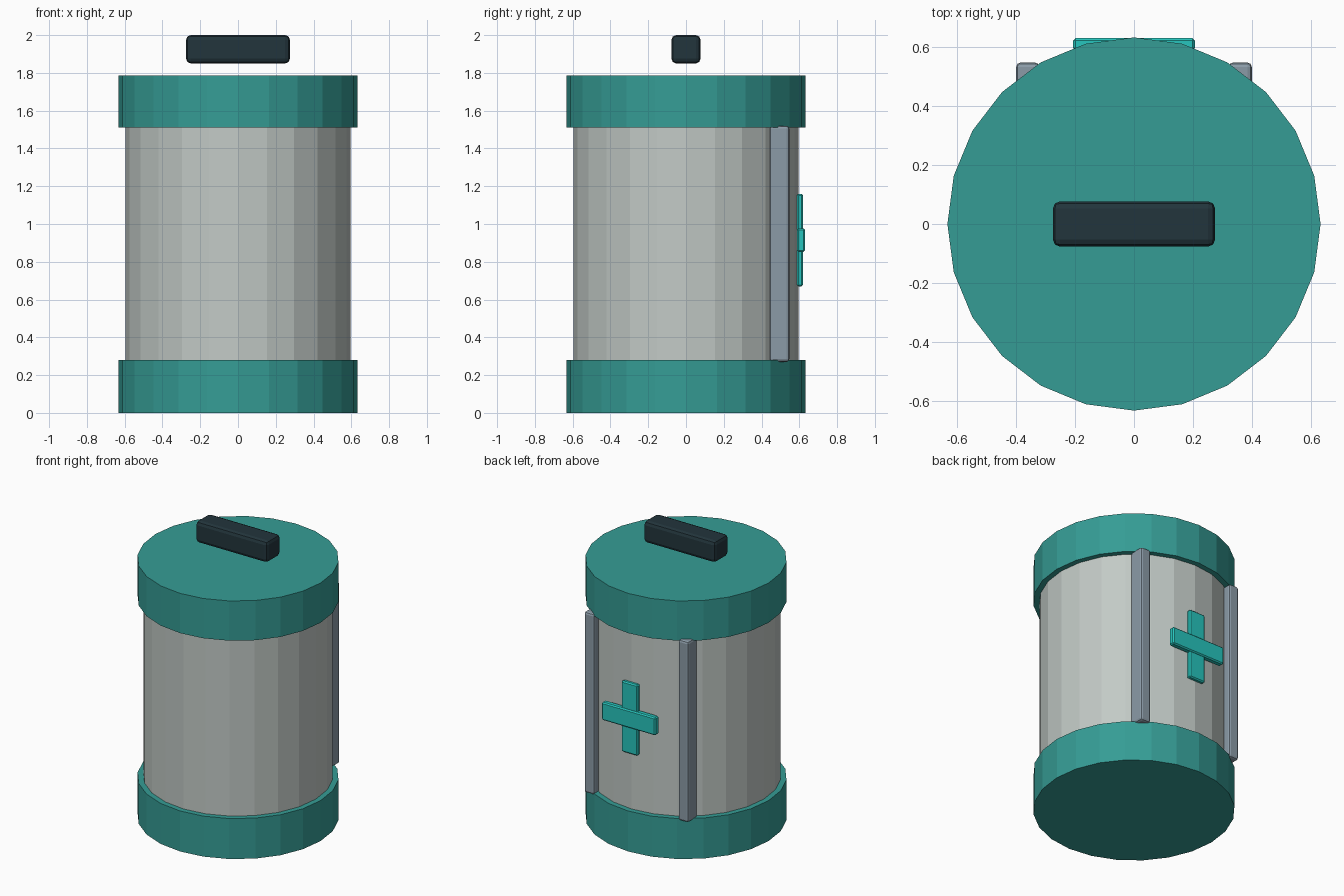
import bpy, math

if "Cube" in bpy.data.objects:
    bpy.data.objects.remove(bpy.data.objects["Cube"])


def material(name, rgb):
    m = bpy.data.materials.new(name)
    m.diffuse_color = (*rgb, 1)
    m.use_nodes = True
    m.node_tree.nodes["Principled BSDF"].inputs["Base Color"].default_value = m.diffuse_color
    return m


TEAL = material("teal", (0.036, 0.335, 0.302))
SHELL = material("pale_grey", (0.54, 0.59, 0.565))
STEEL = material("blue_grey", (0.26, 0.33, 0.39))
CYAN = material("bright_cyan", (0.02, 0.56, 0.51))
DARK = material("dark_slate", (0.016, 0.035, 0.045))


def drum(name, radius, z0, z1, mat):
    """Flat-faced 24-sided cylinder between two heights."""
    bpy.ops.mesh.primitive_cylinder_add(vertices=24, radius=radius, depth=z1 - z0,
                                        location=(0, 0, (z0 + z1) / 2))
    ob = bpy.context.object
    ob.name = name
    ob.data.materials.append(mat)
    return ob


def block(name, lo, hi, mat, bevel, segments=1):
    """Box between two corners with bevelled edges."""
    bpy.ops.mesh.primitive_cube_add(size=1, location=[(a + b) / 2 for a, b in zip(lo, hi)])
    ob = bpy.context.object
    ob.name = name
    ob.scale = [b - a for a, b in zip(lo, hi)]
    bpy.ops.object.transform_apply(location=False, rotation=False, scale=True)
    ob.data.materials.append(mat)
    mod = ob.modifiers.new("edge_bevel", "BEVEL")
    mod.width = bevel
    mod.segments = segments
    return ob


# Canister: body between two wider end caps
drum("body", 0.595, 0.27, 1.52, SHELL)
drum("bottom_cap", 0.632, 0, 0.28, TEAL)
drum("top_cap", 0.632, 1.51, 1.785, TEAL)

# Carry handle hovering over the top cap
block("handle", (-0.275, -0.077, 1.85), (0.275, 0.077, 2.0), DARK, 0.025, 2)

# Mounting rails on the back, one per side
for side, label in ((-1, "left"), (1, "right")):
    x = side * 0.36
    block("back_rail_" + label, (x - 0.039, 0.443, 0.27), (x + 0.039, 0.547, 1.52), STEEL, 0.015, 2)

# Raised cross emblem on the back
block("cross_upright", (-0.062, 0.588, 0.67), (0.062, 0.62, 1.16), CYAN, 0.008)
block("cross_bar", (-0.206, 0.588, 0.853), (0.206, 0.63, 0.977), CYAN, 0.008)
